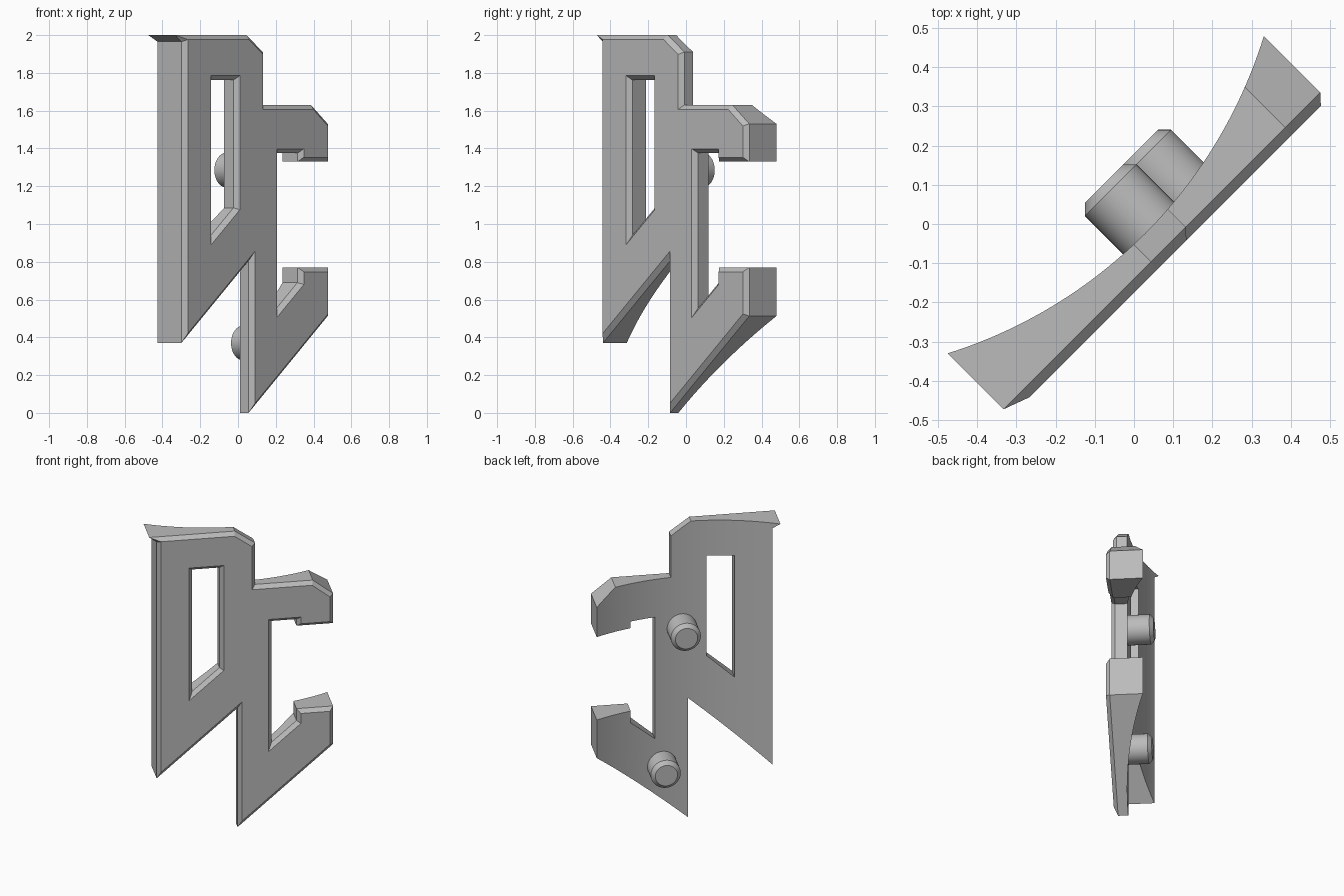
import bpy, bmesh, math
from mathutils import Matrix, Vector

cube = bpy.data.objects.get("Cube")
if cube:
    bpy.data.objects.remove(cube, do_unlink=True)

CHAMFER = 0.023
FRONT = -0.124         # local y of the flat front face
RIM = -0.099           # local y where the chamfer meets the side walls
RADIUS = 1.23          # radius of the hollow back
TURN = Matrix.Rotation(math.radians(45), 4, 'Z')

# Single grey finish
grey = bpy.data.materials.new("Plain grey")
grey.use_nodes = True
grey.diffuse_color = (0.5, 0.5, 0.5, 1)
grey.node_tree.nodes["Principled BSDF"].inputs["Base Color"].default_value = (0.5, 0.5, 0.5, 1)

# Plate outline (counterclockwise) and window (clockwise), as width and height
outline = [(-.569, 2), (-.523, 1.965), (-.523, .37), (-.02, .805), (-.02, 0),
           (.573, .513), (.573, .77), (.346, .77), (.346, .69), (.19, .555),
           (.19, 1.375), (.346, 1.375), (.346, 1.33), (.573, 1.33), (.573, 1.53),
           (.447, 1.63), (.088, 1.63), (.088, 1.91), (-.037, 2)]
window = [(-.302, .94), (-.302, 1.762), (-.133, 1.762), (-.133, 1.086)]


def inset(points, amount):
    """Mitred offset of a closed profile towards its left side."""
    result = []
    for i, p in enumerate(points):
        p = Vector(p)
        a = (p - Vector(points[i - 1])).normalized()
        b = (Vector(points[(i + 1) % len(points)]) - p).normalized()
        na, nb = Vector((-a.y, a.x)), Vector((-b.y, b.x))
        result.append(p + (na + nb) * amount / (1 + na.dot(nb)))
    return result


def back_depth(u):
    return RADIUS - 0.037 - math.sqrt(RADIUS ** 2 - u ** 2)


def finish(bm, name):
    bmesh.ops.recalc_face_normals(bm, faces=bm.faces[:])
    bm.transform(TURN)
    mesh = bpy.data.meshes.new(name)
    bm.to_mesh(mesh)
    bm.free()
    mesh.materials.append(grey)
    obj = bpy.data.objects.new(name, mesh)
    bpy.context.collection.objects.link(obj)
    bpy.ops.object.select_all(action='DESELECT')
    obj.select_set(True)
    bpy.context.view_layer.objects.active = obj
    bpy.ops.object.shade_smooth_by_angle(angle=math.radians(20))
    return obj


# Plate: chamfered front, straight walls, hollow curved back
bm = bmesh.new()
front_edges, back_edges = [], []
for profile in (outline, window):
    rings = []
    for points, y in ((inset(profile, CHAMFER), FRONT), (profile, RIM), (profile, 1)):
        rings.append([bm.verts.new((p[0], y, p[1])) for p in points])
    for near, far in zip(rings, rings[1:]):
        for i in range(len(near)):
            bm.faces.new((near[i - 1], near[i], far[i], far[i - 1]))
    for ring, edges in ((rings[0], front_edges), (rings[2], back_edges)):
        edges += [bm.edges.get((ring[i - 1], ring[i])) for i in range(len(ring))]

for edges in (front_edges, back_edges):
    bmesh.ops.triangle_fill(bm, edges=edges, use_beauty=True)

# Slice the back into narrow strips, then bend it to the arc
for k in range(-22, 23):
    faces = [f for f in bm.faces if all(v.co.y > 0.9 for v in f.verts)]
    edges = {e for f in faces for e in f.edges}
    verts = {v for f in faces for v in f.verts}
    bmesh.ops.bisect_plane(bm, geom=faces + list(edges) + list(verts), dist=1e-5,
                           plane_co=(k * 0.025 + 0.003, 0, 0), plane_no=(1, 0, 0))
for v in bm.verts:
    if v.co.y > 0.9:
        v.co.y = back_depth(v.co.x)
finish(bm, "hooked_plate")


# Mounting pegs with a chamfered tip
def peg(name, u, z):
    bm = bmesh.new()
    rings = []
    for r, y in ((.093, -.05), (.093, .103), (.069, .127)):
        rings.append([bm.verts.new((u + r * math.cos(a), y, z + r * math.sin(a)))
                      for a in (math.tau * i / 48 for i in range(48))])
    for near, far in zip(rings, rings[1:]):
        for i in range(len(near)):
            bm.faces.new((near[i - 1], near[i], far[i], far[i - 1]))
    bm.faces.new(rings[0])
    bm.faces.new(rings[-1])
    finish(bm, name)


peg("upper_peg", .019, 1.285)
peg("lower_peg", .144, .37)
